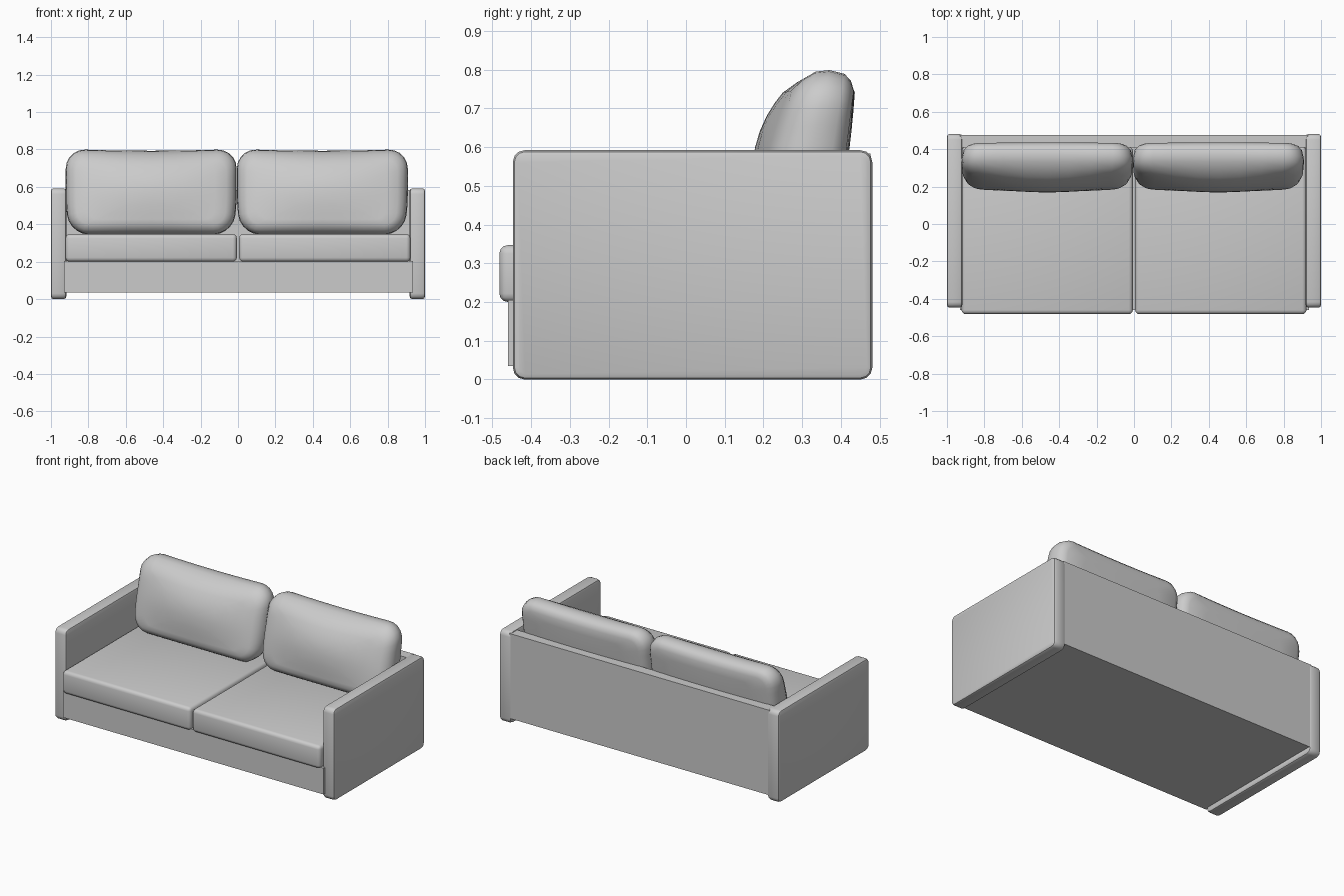
import bpy, bmesh, math

if "Cube" in bpy.data.objects:
    bpy.data.objects.remove(bpy.data.objects["Cube"])


def finish(bm, name, angle=40):
    bmesh.ops.recalc_face_normals(bm, faces=bm.faces[:])
    mesh = bpy.data.meshes.new(name)
    bm.to_mesh(mesh)
    bm.free()
    ob = bpy.data.objects.new(name, mesh)
    bpy.context.collection.objects.link(ob)
    bpy.ops.object.select_all(action='DESELECT')
    ob.select_set(True)
    bpy.context.view_layer.objects.active = ob
    bpy.ops.object.shade_smooth_by_angle(angle=math.radians(angle))
    return ob


def box(name, x, y, z, corner=0.0, bevel=0.0, segments=2):
    """Box from ranges; 'corner' rounds the side outline, 'bevel' softens the rest."""
    bm = bmesh.new()
    bmesh.ops.create_cube(bm, size=1)
    for v in bm.verts:
        v.co = [r[0] + (c + 0.5) * (r[1] - r[0]) for c, r in zip(v.co, (x, y, z))]
    if corner:
        edges = [e for e in bm.edges
                 if abs(e.verts[0].co.x - e.verts[1].co.x) > 1e-4]
        bmesh.ops.bevel(bm, geom=edges, offset=corner, segments=3,
                        profile=0.5, affect='EDGES')
    if bevel:
        bm.normal_update()
        edges = [e for e in bm.edges if e.calc_face_angle(0) > math.radians(60)]
        bmesh.ops.bevel(bm, geom=edges, offset=bevel, segments=segments,
                        profile=0.5, affect='EDGES')
    return finish(bm, name)


def outline(a, b, r, arc=5, side=6):
    """Closed rounded rectangle with half sizes a, b."""
    pts = []
    for k, (sx, sz) in enumerate(((1, 1), (-1, 1), (-1, -1), (1, -1))):
        for i in range(arc + 1):
            t = math.pi / 2 * (k + i / arc)
            pts.append((sx * (a - r) + r * math.cos(t), sz * (b - r) + r * math.sin(t)))
    full = []
    for i, p in enumerate(pts):
        q = pts[(i + 1) % len(pts)]
        n = side if (i + 1) % (arc + 1) == 0 else 1
        full += [(p[0] + (q[0] - p[0]) * j / n, p[1] + (q[1] - p[1]) * j / n)
                 for j in range(n)]
    return full


def back_cushion(name, cx):
    """Leaning pillow: rings from the front centre, round the rim, to the back."""
    a, b, cz, soft = 0.457, 0.229, 0.574, 0.055
    rings = [(0, soft, s) for s in (0.15, 0.4, 0.65, 0.85)]
    rings += [(0, soft, 1), (0.08, 0.025, 1), (0.25, 0.004, 1), (0.5, 0, 1),
              (0.8, 0.01, 1), (0.93, 0.028, 1)]
    rings += [(1, soft, s) for s in (1, 0.7, 0.4, 0.15)]
    bm = bmesh.new()
    loops = []
    for t, inset, s in rings:
        loop = []
        for px, pz in outline(a - inset, b - inset, 0.105 - inset * 0.8):
            px, pz = px * s, pz * s
            u, v = px / a, pz / b
            z = cz + pz
            bulge = max(0, 1 - u * u) * max(0, 1 - v * v)
            front = 0.19 + (z - 0.4) * 0.28 - 0.065 * bulge * (1 + 0.5 * v)
            back = 0.38 + 0.13 * (z - 0.35) + 0.01 * bulge
            x = px * (1 - 0.05 * max(0, -v) ** 2)
            z -= 0.01 * max(0, v) * (1 - u * u)
            loop.append(bm.verts.new((cx + x, front + (back - front) * t, z)))
        loops.append(loop)
    for l, m in zip(loops, loops[1:]):
        for i in range(len(l)):
            j = (i + 1) % len(l)
            bm.faces.new((l[i], l[j], m[j], m[i]))
    bm.faces.new(loops[0])
    bm.faces.new(loops[-1])
    return finish(bm, name, 60)


# Frame
box("base", (-0.93, 0.935), (-0.46, 0.47), (0.035, 0.205))
box("back_panel", (-0.93, 0.93), (0.41, 0.476), (0.035, 0.584))

# Arms, seats and back cushions, one per side
for side, s in (("left", -1), ("right", 1)):
    box(side + "_arm", sorted((s * 0.918, s * 1.0)), (-0.447, 0.481), (0, 0.592),
        corner=0.03, bevel=0.014)
    box(side + "_seat", sorted((s * 0.006, s * 0.922)), (-0.482, 0.412), (0.2, 0.347),
        bevel=0.022, segments=3)
    back_cushion(side + "_back_cushion", -0.464 if s < 0 else 0.451)
